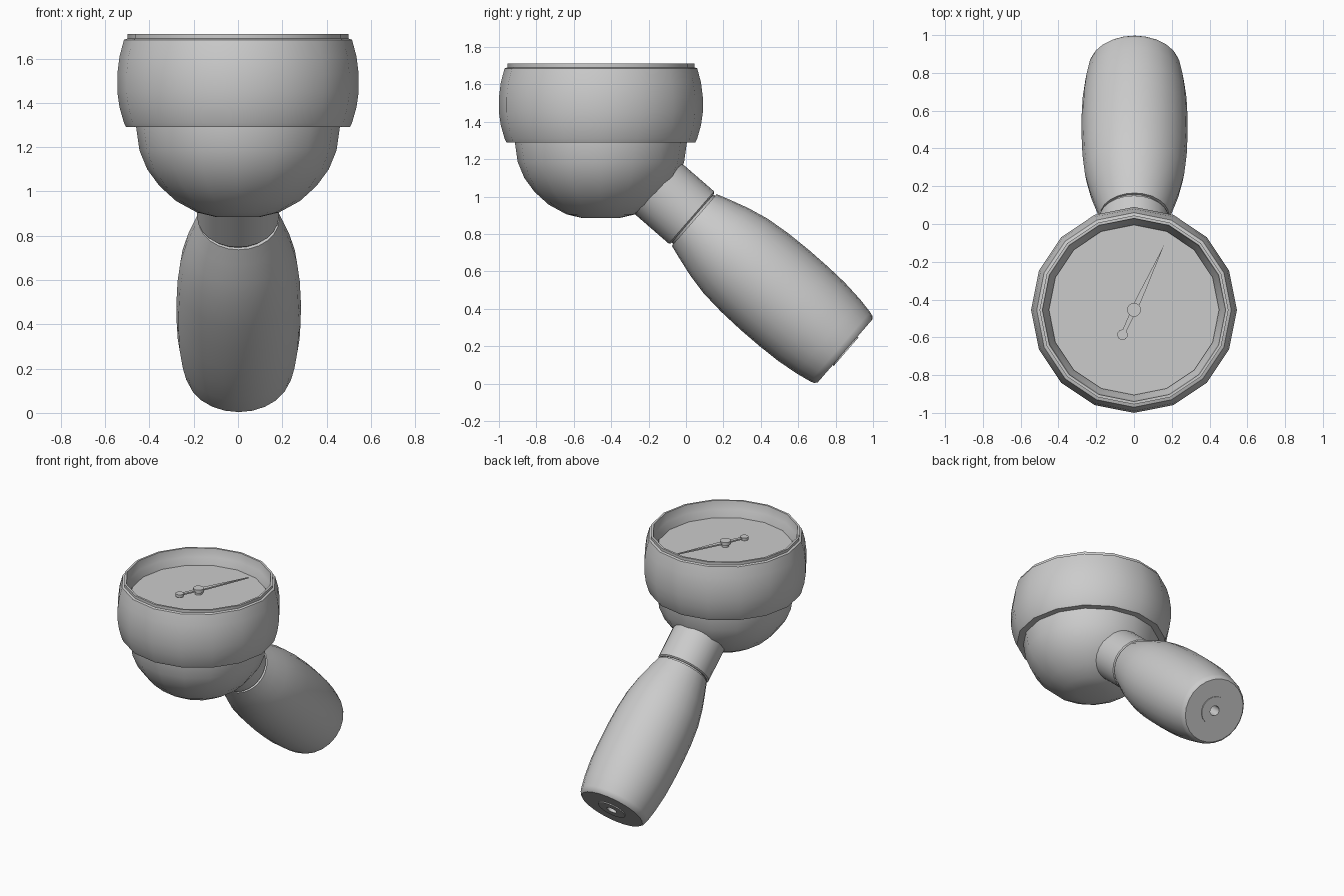
import bpy, bmesh, math
from mathutils import Matrix, Vector

if "Cube" in bpy.data.objects:
    bpy.data.objects.remove(bpy.data.objects["Cube"])


def finish(name, bm, matrix, angle=35):
    bmesh.ops.remove_doubles(bm, verts=bm.verts, dist=1e-5)
    bmesh.ops.recalc_face_normals(bm, faces=bm.faces)
    me = bpy.data.meshes.new(name)
    bm.to_mesh(me)
    bm.free()
    ob = bpy.data.objects.new(name, me)
    bpy.context.collection.objects.link(ob)
    ob.matrix_world = matrix
    bpy.ops.object.select_all(action='DESELECT')
    ob.select_set(True)
    bpy.context.view_layer.objects.active = ob
    bpy.ops.object.shade_smooth_by_angle(angle=math.radians(angle))
    return ob


def lathe(name, profile, matrix, sides, angle=35):
    """Revolve (radius, height) points about local z."""
    bm = bmesh.new()
    rings = []
    for r, z in profile:
        if r == 0:
            rings.append([bm.verts.new((0, 0, z))] * sides)
        else:
            rings.append([bm.verts.new((r * math.cos(2 * math.pi * i / sides),
                                        r * math.sin(2 * math.pi * i / sides), z))
                          for i in range(sides)])
    for a, b in zip(rings, rings[1:]):
        for i in range(sides):
            j = (i + 1) % sides
            bm.faces.new(list(dict.fromkeys((a[i], a[j], b[j], b[i]))))
    return finish(name, bm, matrix, angle)


def slab(name, outline, z0, z1, matrix):
    """Flat outline extruded from z0 to z1."""
    bm = bmesh.new()
    face = bm.faces.new([bm.verts.new((x, y, z0)) for x, y in outline])
    ext = bmesh.ops.extrude_face_region(bm, geom=[face])
    bmesh.ops.translate(bm, vec=(0, 0, z1 - z0),
                        verts=[v for v in ext['geom'] if isinstance(v, bmesh.types.BMVert)])
    return finish(name, bm, matrix)


gauge = Matrix.Translation((0, -0.455, 0))
SIDES = 16

# Rounded housing below the bezel
lathe("bowl", [(0, 0.885), (0.10, 0.885), (0.185, 0.905), (0.28, 0.957), (0.355, 1.025),
               (0.41, 1.10), (0.445, 1.185), (0.46, 1.29), (0.46, 1.32)], gauge, SIDES)

# Bulging bezel with stepped lip and inner wall
lathe("bezel", [(0.45, 1.29), (0.505, 1.29), (0.515, 1.31), (0.535, 1.38), (0.545, 1.45),
                (0.545, 1.53), (0.535, 1.61), (0.515, 1.685), (0.50, 1.69), (0.50, 1.71),
                (0.485, 1.71), (0.475, 1.65), (0.45, 1.61), (0.45, 1.58)], gauge, SIDES)

# Dial face
lathe("dial", [(0, 1.60), (0.46, 1.60)], gauge, SIDES)

# Needle: pivot, pointer and round counterweight
lathe("needle_pivot", [(0, 1.60), (0.025, 1.60), (0.025, 1.618), (0.037, 1.618),
                       (0.037, 1.642), (0, 1.642)], gauge, 12)
tip = Vector((0.16, 0.345))
needle = gauge @ Matrix.Rotation(math.atan2(tip.y, tip.x), 4, 'Z')
slab("needle_pointer", [(-0.13, -0.010), (0, -0.014), (0.06, -0.015), (tip.length, 0),
                        (0.06, 0.015), (0, 0.014), (-0.13, 0.010)], 1.622, 1.632, needle)
lathe("needle_counterweight", [(0, 1.617), (0.028, 1.617), (0.028, 1.637), (0, 1.637)],
      needle @ Matrix.Translation((-0.145, 0, 0)), 12)

# Handle frame: local z runs down and backwards from the neck end
axis = Vector((0, 0.755, -0.656))
handle = Matrix.Translation((0, 0.035, 0.8825)) @ axis.to_track_quat('Z', 'Y').to_matrix().to_4x4()

# Metal neck
lathe("neck", [(0, -0.38), (0.185, -0.38), (0.185, -0.008), (0.176, 0.0),
               (0.17, 0.0), (0.17, 0.03)], handle, 24)

# Swelling grip with rounded end
grip = Matrix.Translation((0.003, 0, 0)) @ handle
lathe("grip", [(0.165, 0.012), (0.183, 0.012), (0.208, 0.09), (0.238, 0.19), (0.263, 0.307),
               (0.276, 0.44), (0.281, 0.585), (0.280, 0.72), (0.275, 0.84), (0.261, 0.96),
               (0.245, 1.045), (0.238, 1.066), (0.224, 1.080), (0.035, 1.080),
               (0.035, 0.98), (0, 0.98)], grip, 24)

# Low end disc around the screw hole
lathe("end_disc", [(0.10, 1.075), (0.10, 1.087), (0.035, 1.087), (0.035, 1.07)], grip, 20)
